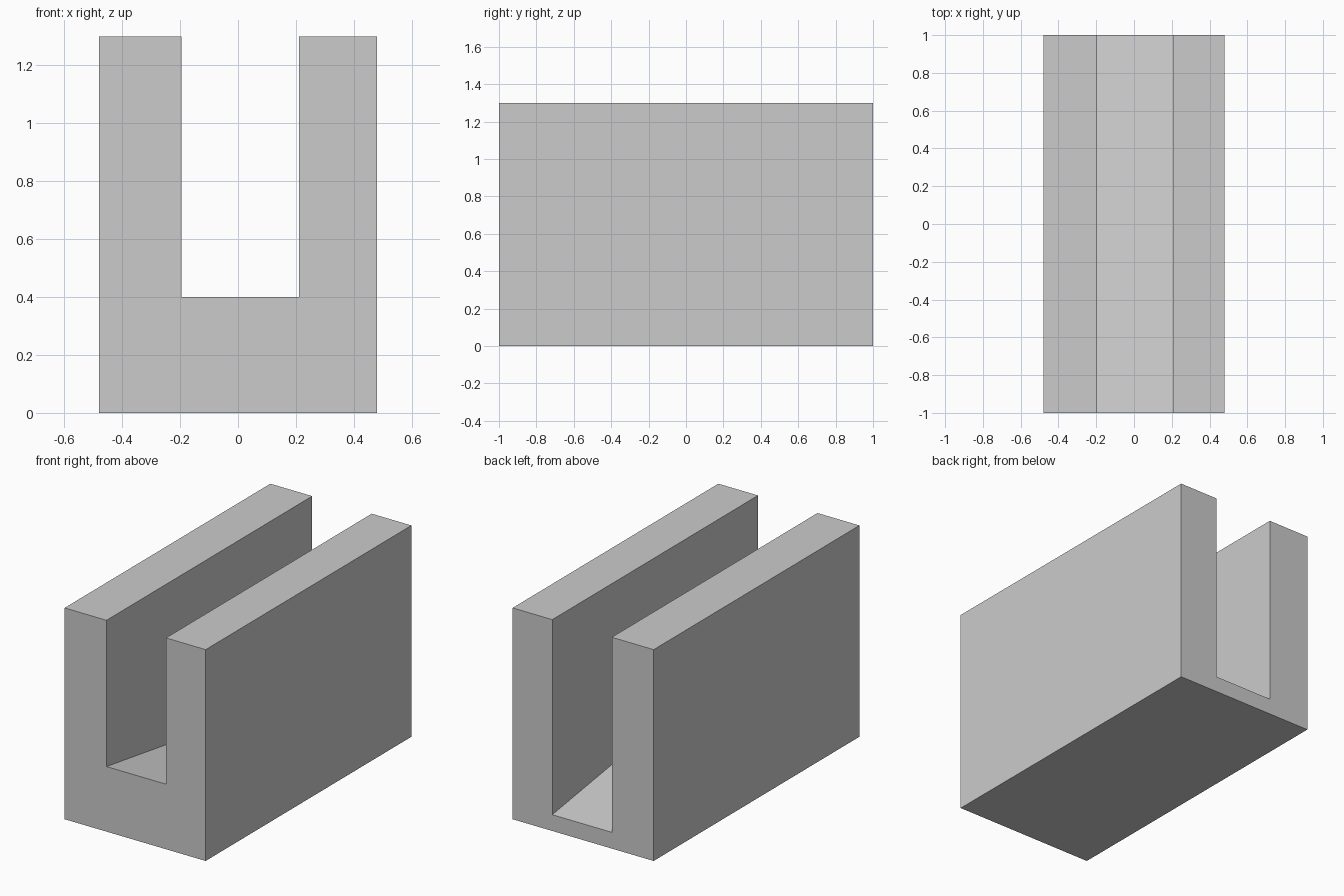
import bpy
import bmesh

cube = bpy.data.objects.get("Cube")
if cube:
    bpy.data.objects.remove(cube, do_unlink=True)

HALF_WIDTH, HALF_LENGTH, HEIGHT = 0.48, 1.0, 1.30
SLOT_LEFT, SLOT_RIGHT = 0.21, -0.195
FLOOR_FRONT, FLOOR_BACK = 0.40, 0.10

grey = bpy.data.materials.new("light_grey")
grey.use_nodes = True
colour = (0.6, 0.6, 0.6, 1.0)
grey.diffuse_color = colour
grey.node_tree.nodes["Principled BSDF"].inputs["Base Color"].default_value = colour


def channel_profile(floor):
    """U-shaped cross-section with the slot floor at the given height."""
    return [
        (-HALF_WIDTH, 0), (HALF_WIDTH, 0),
        (HALF_WIDTH, HEIGHT), (SLOT_LEFT, HEIGHT),
        (SLOT_LEFT, floor), (SLOT_RIGHT, floor),
        (SLOT_RIGHT, HEIGHT), (-HALF_WIDTH, HEIGHT),
    ]


# Channel block: front and back profiles bridged, so the slot floor slopes down
bm = bmesh.new()
front = [bm.verts.new((x, -HALF_LENGTH, z)) for x, z in channel_profile(FLOOR_FRONT)]
back = [bm.verts.new((x, HALF_LENGTH, z)) for x, z in channel_profile(FLOOR_BACK)]
bm.faces.new(front)
bm.faces.new(reversed(back))
for i in range(len(front)):
    j = (i + 1) % len(front)
    bm.faces.new((front[j], front[i], back[i], back[j]))
bmesh.ops.recalc_face_normals(bm, faces=bm.faces)

mesh = bpy.data.meshes.new("channel_block")
bm.to_mesh(mesh)
bm.free()
mesh.materials.append(grey)
block = bpy.data.objects.new("channel_block", mesh)
bpy.context.collection.objects.link(block)
